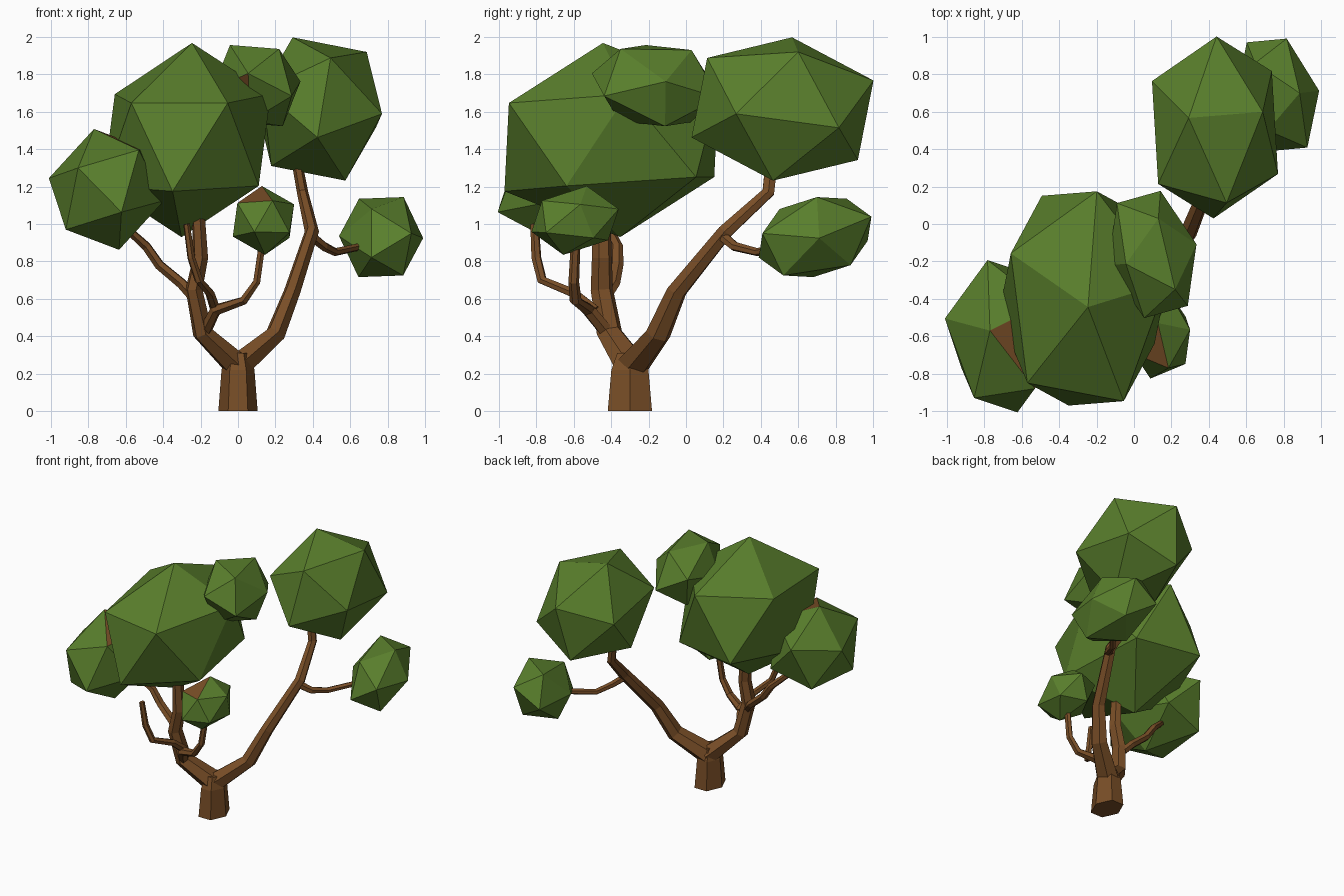
import bpy, bmesh, math
from mathutils import Vector, Matrix

if "Cube" in bpy.data.objects:
    bpy.data.objects.remove(bpy.data.objects["Cube"])


def material(name, rgb):
    m = bpy.data.materials.new(name)
    m.diffuse_color = (*rgb, 1)
    m.use_nodes = True
    m.node_tree.nodes["Principled BSDF"].inputs["Base Color"].default_value = m.diffuse_color
    return m


LEAF = material("leaf", (0.10, 0.21, 0.025))
BARK = material("bark", (0.19, 0.076, 0.02))


def finish(name, bm, mats):
    bmesh.ops.recalc_face_normals(bm, faces=bm.faces)
    me = bpy.data.meshes.new(name)
    bm.to_mesh(me)
    bm.free()
    for m in mats:
        me.materials.append(m)
    ob = bpy.data.objects.new(name, me)
    bpy.context.collection.objects.link(ob)
    return ob


def columns(a, b, c):
    return Matrix((a, b, c)).transposed()


def foliage(name, centre, corners, bark_at=None):
    """Stretched, tilted icosahedron: one of its faces lands on the three corners."""
    c = Vector(centre)
    bm = bmesh.new()
    bmesh.ops.create_icosphere(bm, subdivisions=1, radius=1)
    bm.faces.ensure_lookup_table()
    src = columns(*[v.co.copy() for v in bm.faces[0].verts])
    warp = columns(*[Vector(p) - c for p in corners]) @ src.inverted()
    for v in bm.verts:
        v.co = warp @ v.co + c
    if bark_at:  # one face shows bark where the twig meets the leaves
        p = Vector(bark_at)
        min(bm.faces, key=lambda f: (f.calc_center_median() - p).length).material_index = 1
    finish(name, bm, (LEAF, BARK))


def limb(name, points, sides=6, stretch=1.3):
    """Tapered tube through (x, y, z, radius) points."""
    bm = bmesh.new()
    pos = [Vector(p[:3]) for p in points]
    rings, side = [], Vector((1, 0, 0))
    for i, p in enumerate(pos):
        a = (p - pos[i - 1]).normalized() if i else Vector()
        b = (pos[i + 1] - p).normalized() if i < len(pos) - 1 else Vector()
        t = (a + b).normalized()
        side = (side - t * side.dot(t)).normalized()
        up = t.cross(side)
        ring = []
        for k in range(sides):
            w = 2 * math.pi * k / sides
            o = (side * math.cos(w) + up * math.sin(w)) * points[i][3]
            ring.append(bm.verts.new(p + Vector((o.x, o.y * stretch, o.z))))
        rings.append(ring)
    for lo, hi in zip(rings, rings[1:]):
        for k in range(sides):
            n = (k + 1) % sides
            bm.faces.new((lo[k], lo[n], hi[n], hi[k]))
    bm.faces.new(rings[0][::-1])
    bm.faces.new(rings[-1])
    finish(name, bm, (BARK,))


# Trunk and the two main limbs
limb("trunk", [(0, -.3, 0, .105), (0, -.3, .22, .088), (0, -.3, .31, .06)])
limb("left_limb", [(0, -.29, .24, .075), (-.19, -.41, .42, .055), (-.235, -.45, .65, .047),
                   (-.2, -.45, .82, .042), (-.215, -.45, 1.1, .035)])
limb("right_limb", [(0, -.29, .24, .075), (.2, -.15, .41, .055), (.29, -.05, .64, .045),
                    (.395, .21, .96, .038), (.345, .44, 1.17, .03), (.31, .46, 1.36, .028)])

# Thinner branches
limb("far_left_branch", [(-.23, -.44, .6, .03), (-.3, -.39, .68, .03), (-.42, -.37, .78, .028),
                         (-.49, -.37, .88, .026), (-.6, -.42, .98, .022)])
limb("low_front_branch", [(-.18, -.42, .42, .035), (-.12, -.52, .54, .032), (.03, -.59, .59, .025),
                          (.1, -.6, .69, .022), (.13, -.59, .9, .02)])
limb("bare_twig", [(-.12, -.49, .54, .028), (-.15, -.6, .63, .025), (-.21, -.77, .7, .023),
                   (-.25, -.8, .82, .021), (-.275, -.81, 1.0, .018)])
limb("right_branch", [(.385, .19, .94, .028), (.46, .26, .88, .025), (.52, .38, .85, .022),
                      (.66, .55, .88, .02)])

# Leaf clumps
foliage("large_left_foliage", (-.274, -.398, 1.449),
        [(-.246, -.444, 1.968), (-.055, -.947, 1.647), (-.57, -.85, 1.647)])
foliage("far_left_foliage", (-.703, -.60, 1.185),
        [(-.77, -.57, 1.508), (-.855, -.93, 1.30), (-.53, -.88, 1.396)],
        bark_at=(-.59, -.62, 1.42))
foliage("top_foliage", (.098, -.163, 1.74),
        [(-.043, -.214, 1.957), (.13, .03, 1.93), (.22, -.35, 1.936)],
        bark_at=(0, -.36, 1.68))
foliage("large_right_foliage", (.433, .516, 1.615),
        [(.292, .567, 1.998), (.688, .6, 1.92), (.495, .113, 1.888)])
foliage("right_foliage", (.765, .69, .93),
        [(.886, .70, 1.144), (.647, .86, 1.135), (.715, .50, 1.08)])
foliage("low_front_foliage", (.136, -.593, 1.019),
        [(.128, -.53, 1.203), (.30, -.565, 1.105), (.184, -.77, 1.125)],
        bark_at=(.1, -.66, 1.15))
